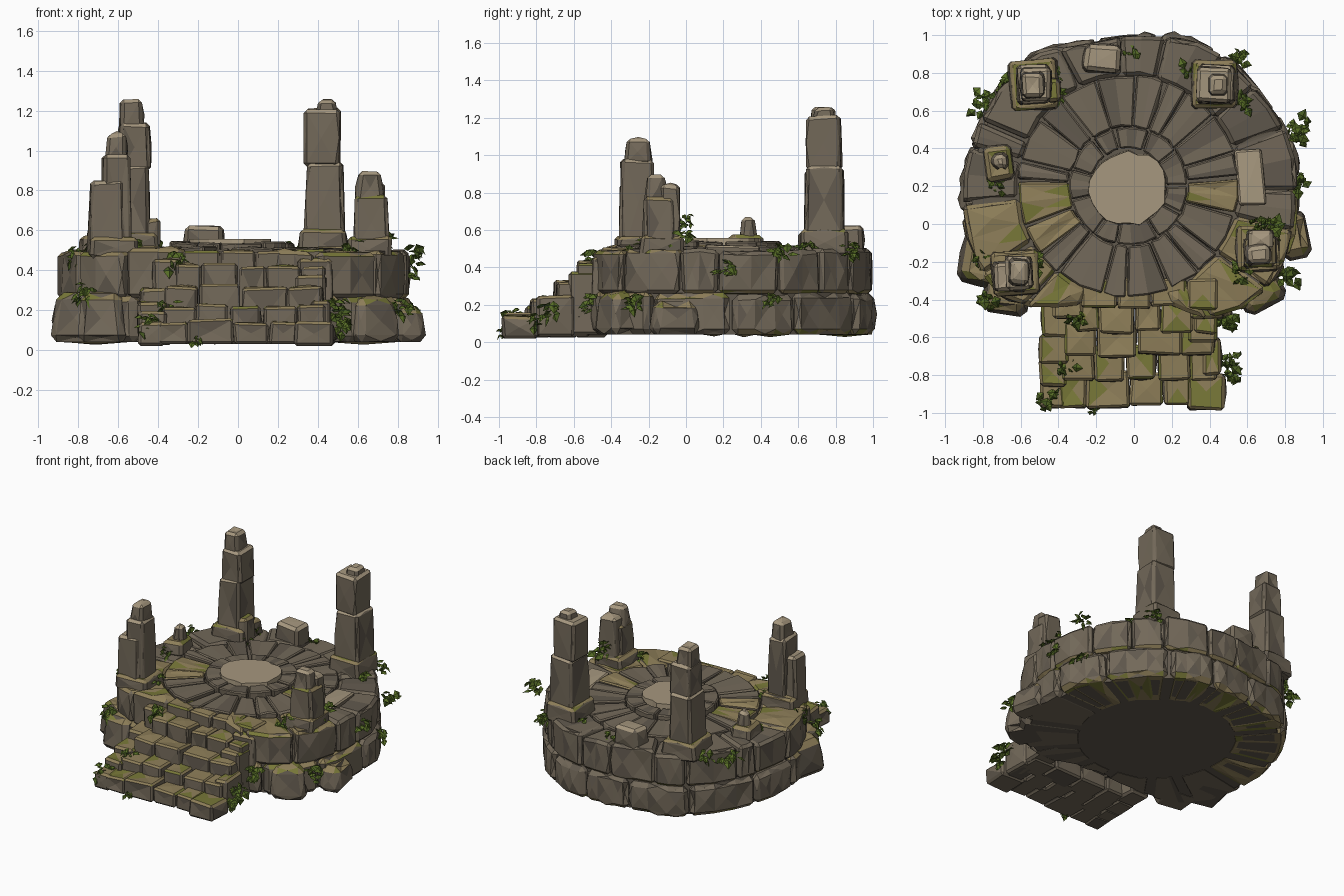
import bpy, bmesh, random
from math import radians, sin, cos, pi
from mathutils import Vector, Matrix, Euler

if "Cube" in bpy.data.objects:
    bpy.data.objects.remove(bpy.data.objects["Cube"])

random.seed(4)
rnd = random.uniform
CX, CY = -0.03, 0.2          # centre of the round terrace


def material(name, rgb):
    m = bpy.data.materials.new(name)
    m.diffuse_color = (*rgb, 1)
    m.use_nodes = True
    m.node_tree.nodes["Principled BSDF"].inputs["Base Color"].default_value = m.diffuse_color
    return m


MATS = [material("stone_side", (0.17, 0.14, 0.10)), material("stone_top", (0.27, 0.21, 0.10)),
        material("stone_moss", (0.19, 0.19, 0.04)), material("stone_pale", (0.38, 0.31, 0.21)),
        material("stone_dark", (0.12, 0.10, 0.075)), material("leaf", (0.10, 0.16, 0.02)),
        material("leaf_dark", (0.06, 0.10, 0.015))]


def finish(bm, name):
    me = bpy.data.meshes.new(name)
    bm.to_mesh(me)
    bm.free()
    for m in MATS:
        me.materials.append(m)
    ob = bpy.data.objects.new(name, me)
    bpy.context.collection.objects.link(ob)
    return ob


def stone(part, shape, cuts=0, bevel=0.015, chip=0.012, jit=0.008, pale=False):
    """Unit cube mapped through shape(u, v, w), with chamfered edges and chipped facets."""
    bm = bmesh.new()
    bmesh.ops.create_cube(bm, size=1)
    for i in range(cuts):
        bmesh.ops.bisect_plane(bm, geom=bm.verts[:] + bm.edges[:] + bm.faces[:],
                               plane_co=((i + 1) / (cuts + 1) - 0.5, 0, 0), plane_no=(1, 0, 0))
    for v in bm.verts:
        low = v.co.z < 0
        p = Vector(shape(*(v.co + Vector((0.5, 0.5, 0.5)))))
        v.co = p + Vector((rnd(-jit, jit), rnd(-jit, jit), 0 if low else rnd(-jit, jit)))
    bmesh.ops.recalc_face_normals(bm, faces=bm.faces[:])
    bm.normal_update()
    sharp = [e for e in bm.edges if e.calc_face_angle(0) > 0.7]
    bmesh.ops.bevel(bm, geom=sharp, offset=bevel, segments=1, profile=0.5,
                    affect='EDGES', clamp_overlap=True)
    bm.normal_update()
    for f in bm.faces[:]:
        if f.calc_area() > 0.004 and f.normal.z > -0.8:
            bmesh.ops.poke(bm, faces=[f], offset=rnd(-chip, chip))
    bm.normal_update()
    for f in bm.faces:
        if f.normal.z > 0.6:
            f.material_index = 3 if pale else random.choice((1, 1, 1, 1, 2))
        else:
            f.material_index = random.choice((0, 0, 0, 0, 4))
    me = bpy.data.meshes.new("tmp")
    bm.to_mesh(me)
    bm.free()
    part.from_mesh(me)
    bpy.data.meshes.remove(me)


def box(part, x0, x1, y0, y1, z0, z1, taper=1.0, turn=0, **kw):
    cx, cy = (x0 + x1) / 2, (y0 + y1) / 2
    rot = Matrix.Rotation(radians(turn), 2)

    def shape(u, v, w):
        s = 1 + (taper - 1) * w
        d = rot @ Vector(((u - 0.5) * (x1 - x0) * s, (v - 0.5) * (y1 - y0) * s))
        return cx + d.x, cy + d.y, z0 + (z1 - z0) * w
    stone(part, shape, **kw)


def wedge(part, a0, a1, r0, r1, z0, z1, **kw):
    def shape(u, v, w):
        a = a0 + (a1 - a0) * u
        r = r0 + (r1(a) - r0) * v
        return CX + r * cos(a), CY + r * sin(a), z0 + (z1 - z0) * w
    stone(part, shape, **kw)


def ring(name, n, r0, r1, z0, z1, start=0.0, uneven=0.25, dz=0.012, pale=0.0, **kw):
    part = bmesh.new()
    angles = [start + 2 * pi * (i + rnd(-uneven, uneven)) / n for i in range(n)]
    angles.append(angles[0] + 2 * pi)
    gap = 0.004 / r0
    for a, b in zip(angles, angles[1:]):
        wedge(part, a + gap, b - gap, r0, r1, z0, z1 + rnd(-dz, dz), pale=rnd(0, 1) < pale, **kw)
    return finish(part, name)


# Irregular outline of the terrace: angle in degrees, radius
OUTLINE = [(0, .90), (13, .91), (34, .86), (50, .86), (62, .86), (90, .80), (108, .80), (124, .86),
           (146, .87), (167, .87), (180, .88), (192, .90), (208, .92), (221, .90), (233, .82),
           (245, .70), (270, .62), (290, .68), (304, .86), (325, .93), (340, .92), (360, .90)]


def outline(a, k=1.0):
    d = (a * 180 / pi) % 360
    for (d0, q0), (d1, q1) in zip(OUTLINE, OUTLINE[1:]):
        if d <= d1:
            return k * (q0 + (q1 - q0) * (d - d0) / (d1 - d0))


# Solid core with a flat underside
core = bmesh.new()
pts = [(CX + outline(a, 0.94) * cos(a), CY + outline(a, 0.94) * sin(a))
       for a in (2 * pi * i / 32 for i in range(32))]
face = core.faces.new([core.verts.new((x, y, 0.042)) for x, y in pts])
top = bmesh.ops.extrude_face_region(core, geom=[face])
bmesh.ops.translate(core, vec=(0, 0, 0.425), verts=[g for g in top["geom"] if isinstance(g, bmesh.types.BMVert)])
bmesh.ops.recalc_face_normals(core, faces=core.faces[:])
for f in core.faces:
    f.material_index = 4
finish(core, "terrace_core")

# Terrace wall tiers and floor paving
ring("lower_wall", 14, 0.5, lambda a: outline(a, 1.0), 0.04, 0.265, 0.1, cuts=2, bevel=0.03, chip=0.02)
ring("upper_wall", 19, 0.585, lambda a: outline(a, 0.985), 0.26, 0.495, 0.0, cuts=1, bevel=0.02, chip=0.015)
ring("floor_paving", 20, 0.315, lambda a: 0.585, 0.42, 0.51, cuts=1, bevel=0.008, pale=0.12, dz=0.008)
ring("inner_ring", 11, 0.2, lambda a: 0.312, 0.44, 0.54, cuts=2, bevel=0.008, chip=0.004, jit=0.004, dz=0.004)

# Broken centre plate
plate = bmesh.new()
bmesh.ops.create_cone(plate, cap_ends=True, segments=22, radius1=0.215, radius2=0.21, depth=0.08,
                      matrix=Matrix.Translation((CX, CY, 0.518)))
for v in plate.verts:
    k = 0.88 if v.co.y > CY + 0.1 and v.co.x < CX + 0.08 else 1.0
    k *= 0.97 + 0.05 * sin(37 * v.co.x + 23 * v.co.y)
    v.co.x, v.co.y = CX + (v.co.x - CX) * k, CY + (v.co.y - CY) * k
for f in plate.faces:
    f.material_index = 3
finish(plate, "centre_plate")

# Stairs: rows of blocks (x start, x end, y front, y back, top)
stairs = bmesh.new()
ROWS = [(-0.40, 0.30, -0.97, -0.78, 0.145, 4), (-0.38, 0.44, -0.83, -0.64, 0.225, 5),
        (-0.37, 0.43, -0.70, -0.52, 0.325, 4), (-0.32, 0.44, -0.57, -0.40, 0.425, 5),
        (-0.28, 0.45, -0.44, -0.29, 0.505, 4)]
for x0, x1, y0, y1, z, n in ROWS:
    xs = [x0 + (x1 - x0) * (i + (rnd(-0.2, 0.2) if 0 < i < n else 0)) / n for i in range(n + 1)]
    for a, b in zip(xs, xs[1:]):
        box(stairs, a + 0.003, b - 0.003, y0 + rnd(-0.01, 0.01), y1, max(0.03, z - 0.3), z + rnd(-0.01, 0.01), bevel=0.012)
finish(stairs, "stairs")

# Cheek blocks beside the stairs
cheeks = bmesh.new()
for b in [(0.28, 0.48, -0.985, -0.79, 0.02, 0.14), (-0.50, -0.37, -0.975, -0.83, 0.02, 0.14),
          (-0.50, -0.36, -0.86, -0.72, 0.025, 0.19), (-0.50, -0.35, -0.74, -0.58, 0.025, 0.24),
          (-0.49, -0.33, -0.60, -0.42, 0.025, 0.31), (-0.43, -0.27, -0.50, -0.36, 0.2, 0.45),
          (0.28, 0.44, -0.62, -0.45, 0.04, 0.37), (0.30, 0.47, -0.50, -0.38, 0.2, 0.46),
          (0.36, 0.46, -0.80, -0.60, 0.03, 0.25)]:
    box(cheeks, *b, bevel=0.015)
finish(cheeks, "stair_cheeks")

# Boulders against the foot of the wall
boulders = bmesh.new()
for x0, x1, y0, y1, z, t in [(0.76, 0.93, -0.19, 0.08, 0.22, 10), (0.53, 0.78, -0.46, -0.22, 0.26, 30),
                             (-0.92, -0.66, -0.33, -0.02, 0.29, -12), (-0.80, -0.55, -0.48, -0.22, 0.28, -8)]:
    box(boulders, x0, x1, y0, y1, 0.04, z, taper=0.8, turn=t, bevel=0.035, chip=0.02)
finish(boulders, "wall_boulders")

# Ruined pillars: stacked blocks (x0, x1, y0, y1, z0, z1, taper)
PILLARS = {
    "pillar_back_left": [(-.66, -.40, .60, .87, .46, .59, .95), (-.47, -.39, .64, .78, .48, .66, .8),
                         (-.62, -.44, .63, .85, .56, .93, .92), (-.60, -.44, .65, .83, .90, 1.14, .95),
                         (-.60, -.47, .66, .81, 1.10, 1.26, .85)],
    "pillar_back_right": [(.30, .55, .61, .87, .46, .60, .95), (.335, .53, .63, .85, .58, .94, .92),
                          (.335, .51, .65, .83, .92, 1.21, 1.0), (.385, .50, .67, .80, 1.18, 1.26, .7)],
    "pillar_front_left": [(-.75, -.50, -.38, -.14, .46, .56, .95), (-.75, -.56, -.36, -.19, .5, .85, .88),
                          (-.68, -.54, -.35, -.17, .5, .98, .95), (-.67, -.55, -.33, -.18, .95, 1.085, .8)],
    "pillar_front_right": [(.54, .77, -.25, -.01, .44, .57, .95), (.58, .76, -.23, -.06, .5, .78, .92),
                           (.59, .73, -.22, -.10, .74, .90, .7), (.60, .74, -.14, -.03, .5, .84, .9)]}
for name, blocks in PILLARS.items():
    p = bmesh.new()
    for b in blocks:
        box(p, *b[:6], taper=b[6], turn=rnd(-5, 5), bevel=0.018, chip=0.012, pale=b[5] > 0.8)
    finish(p, name)

# Loose rocks lying on the rim
rocks = bmesh.new()
box(rocks, -0.265, -0.07, 0.80, 0.95, 0.47, 0.62, taper=0.9, turn=-4, bevel=0.02, pale=True)
box(rocks, -0.79, -0.64, 0.22, 0.42, 0.47, 0.57, taper=0.85, turn=8, bevel=0.02)
box(rocks, -0.76, -0.66, 0.28, 0.39, 0.5, 0.665, taper=0.65, turn=8, bevel=0.02, pale=True)
box(rocks, 0.54, 0.69, 0.10, 0.39, 0.45, 0.515, turn=4, bevel=0.01, chip=0.006, pale=True)
finish(rocks, "rim_rocks")

# Ivy clumps of folded leaves (x, y, z, spread)
ivy = bmesh.new()
CLUMPS = [(.87, .51, .50, .07), (.86, .22, .40, .07), (.85, .47, .24, .06), (.82, -.27, .22, .07),
          (.50, -.51, .22, .07), (.56, -.26, .52, .07), (.70, -.02, .57, .08), (.66, .0, .66, .05),
          (.50, -.72, .18, .07), (.52, -.80, .12, .06), (-.46, -.93, .14, .07), (-.21, -.965, .06, .04),
          (-.77, -.40, .30, .07), (-.52, -.20, .52, .06), (-.31, -.49, .46, .07), (-.36, -.75, .22, .06),
          (-.80, .64, .48, .07), (-.69, .72, .50, .07), (-.43, .80, .53, .06), (-.40, .66, .52, .06),
          (.30, .80, .52, .07), (.57, .63, .52, .06), (-.72, .19, .50, .06), (-.02, .90, .50, .05),
          (.55, .88, .50, .06), (-.80, -.18, .48, .06), (.30, -.50, .24, .05)]
for x, y, z, s in CLUMPS:
    out = Vector((x - CX, y - CY, 0)).normalized()
    for i in range(13):
        base = Vector((x, y, z)) + Vector((rnd(-s, s), rnd(-s, s), rnd(-s, s))) * 0.6
        rot = (Matrix.Rotation(rnd(-1.8, 1.8) + out.to_2d().angle_signed(Vector((0, 1))), 3, 'Z')
               @ Euler((rnd(-1.2, 0.3), rnd(-0.5, 0.5), 0)).to_matrix())
        n = s * rnd(0.7, 1.05)
        vs = [ivy.verts.new(base + rot @ Vector(c) * n) for c in
              ((0, 0, 0), (.42, .4, -.12), (0, 1, -.25), (-.42, .4, -.12), (0, .45, .08))]
        for a, b in ((0, 1), (1, 2), (2, 3), (3, 0)):
            ivy.faces.new((vs[a], vs[b], vs[4])).material_index = random.choice((5, 5, 6))
for v in ivy.verts:
    v.co.z = max(v.co.z, 0.0)
finish(ivy, "ivy_leaves")
